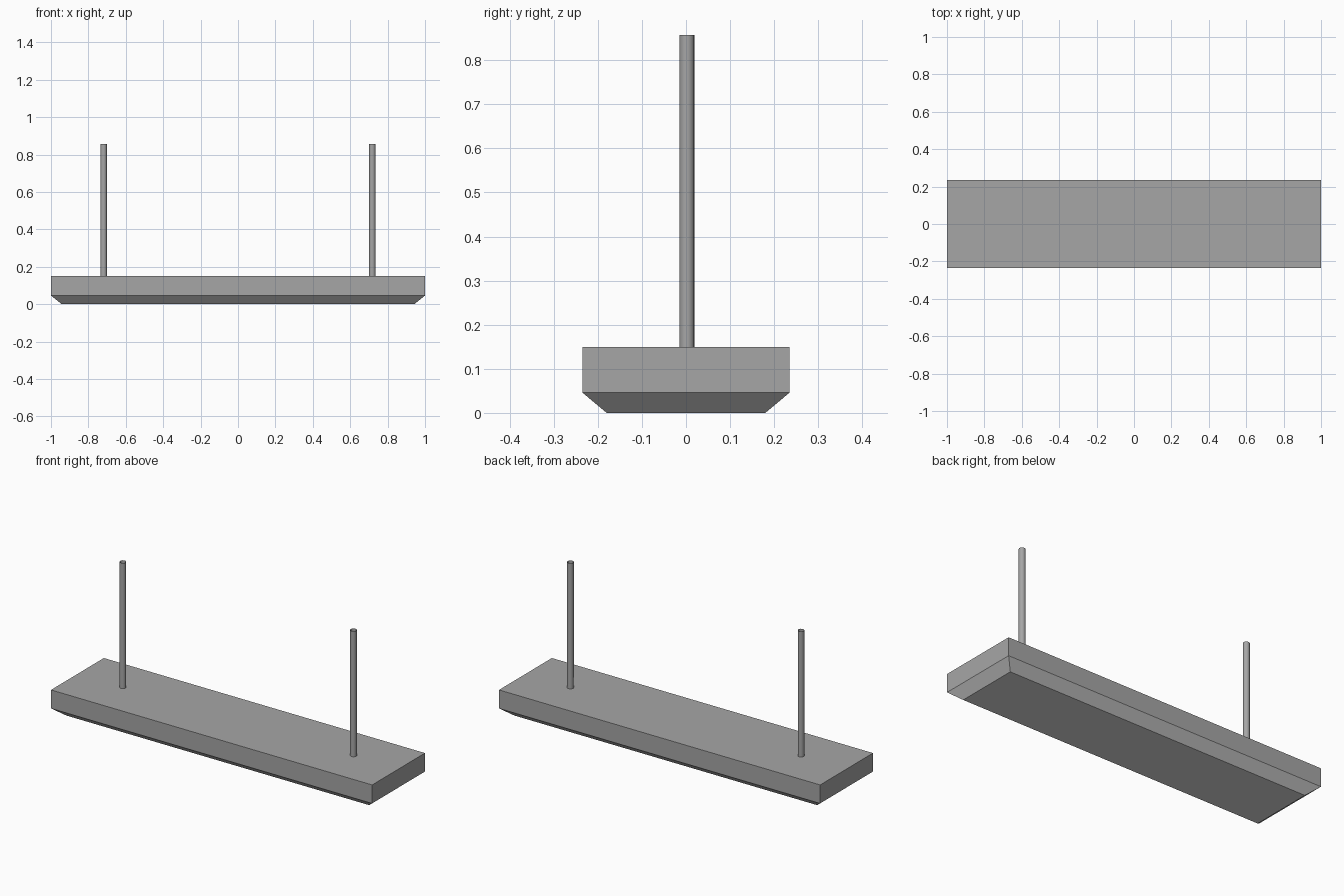
import bpy, bmesh

if "Cube" in bpy.data.objects:
    bpy.data.objects.remove(bpy.data.objects["Cube"])


def flat_colour(name, value):
    mat = bpy.data.materials.new(name)
    mat.diffuse_color = (value, value, value, 1)
    mat.use_nodes = True
    mat.node_tree.nodes["Principled BSDF"].inputs["Base Color"].default_value = mat.diffuse_color
    return mat


metal_grey = flat_colour("metal_grey", 0.382)
diffuser_light_grey = flat_colour("diffuser_light_grey", 0.71)


def add_object(name, bm, mat):
    mesh = bpy.data.meshes.new(name)
    bm.to_mesh(mesh)
    bm.free()
    mesh.materials.append(mat)
    obj = bpy.data.objects.new(name, mesh)
    bpy.context.collection.objects.link(obj)
    return obj


def stack(name, sections, mat, cap_bottom, cap_top):
    """Join rectangles (half width, half depth, height) into a solid."""
    bm = bmesh.new()
    rings = [[bm.verts.new((sx * hx, sy * hy, z))
              for sx, sy in [(-1, -1), (1, -1), (1, 1), (-1, 1)]]
             for hx, hy, z in sections]
    for low, high in zip(rings, rings[1:]):
        for i in range(4):
            j = (i + 1) % 4
            bm.faces.new((low[i], low[j], high[j], high[i]))
    if cap_bottom:
        bm.faces.new(rings[0][::-1])
    if cap_top:
        bm.faces.new(rings[-1])
    return add_object(name, bm, mat)


# Lamp housing on top, tapered light diffuser underneath
RIM = (1, 0.235, 0.046)
stack("lamp_housing", [RIM, (1, 0.235, 0.15)], metal_grey, False, True)
stack("light_diffuser", [(0.943, 0.18, 0), RIM], diffuser_light_grey, True, False)

# Two thin hanging rods, open at the ends
for side, x in [("left", -0.718), ("right", 0.718)]:
    bm = bmesh.new()
    bmesh.ops.create_cone(bm, segments=16, radius1=0.017, radius2=0.017,
                          depth=0.707, cap_ends=False)
    for f in bm.faces:
        f.smooth = True
    rod = add_object(side + "_hanging_rod", bm, metal_grey)
    rod.location = (x, 0.002, 0.15 + 0.707 / 2)
